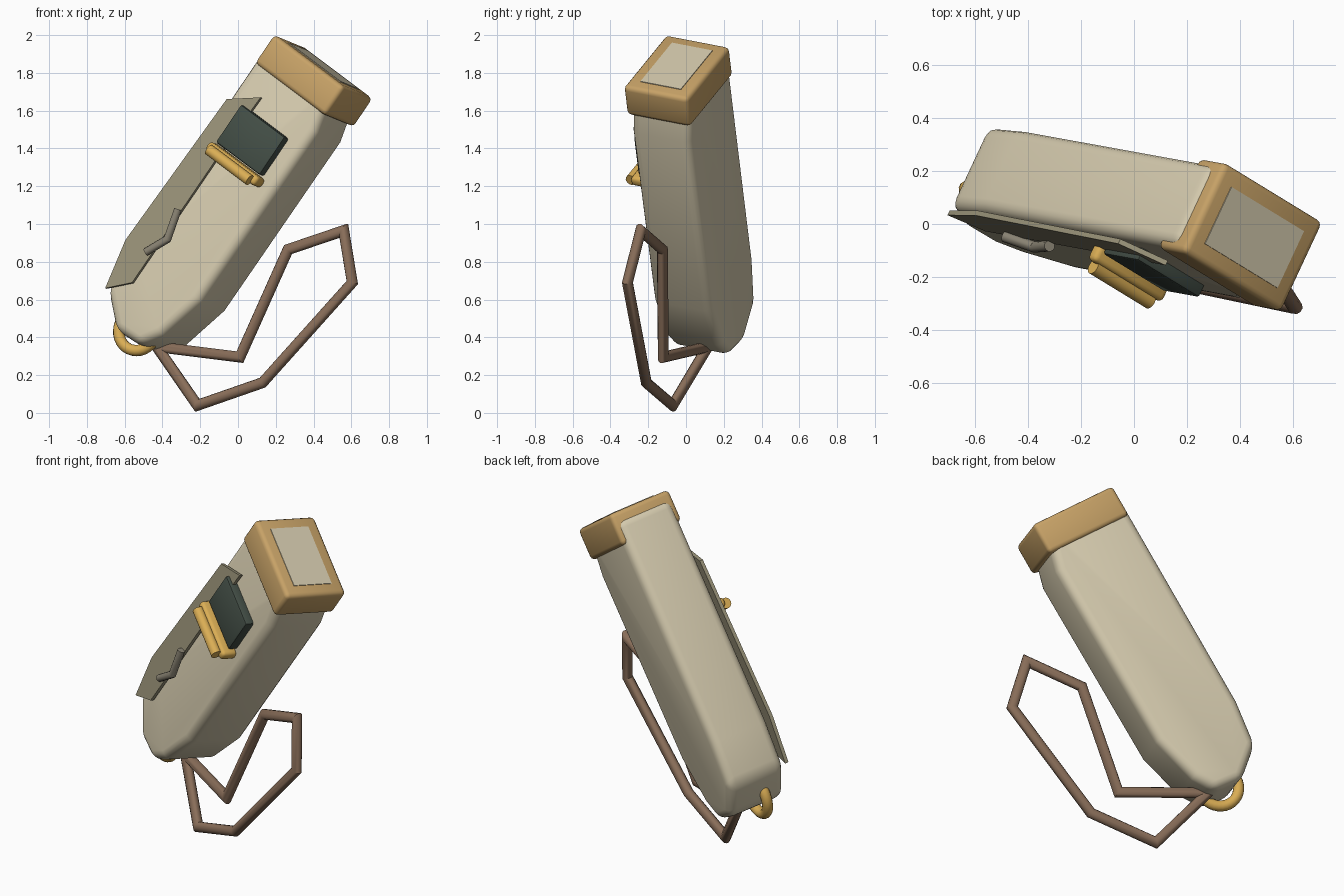
import bpy, bmesh, math
from mathutils import Vector, Matrix

if "Cube" in bpy.data.objects:
    bpy.data.objects.remove(bpy.data.objects["Cube"])

# Tilted frame of the case: local x = width, y = depth, z = length (0 at cap top)
L = Vector((0.557, -0.101, 0.825)).normalized()
W = Vector((0.72, -0.44, -0.54))
W = (W - L * W.dot(L)).normalized()
T = L.cross(W)
FRAME = Matrix.Translation((0.45, -0.05, 1.83)) @ Matrix((W, T, L)).transposed().to_4x4()


def material(name, rgb):
    m = bpy.data.materials.new(name)
    m.diffuse_color = (*rgb, 1)
    m.use_nodes = True
    m.node_tree.nodes["Principled BSDF"].inputs["Base Color"].default_value = m.diffuse_color
    return m


CREAM = material("cream", (0.66, 0.59, 0.42))
TAN = material("tan", (0.57, 0.36, 0.135))
GOLD = material("gold", (0.70, 0.42, 0.09))
BROWN = material("brown", (0.25, 0.155, 0.10))
OLIVE = material("olive_grey", (0.32, 0.29, 0.19))
DARK = material("dark_green_grey", (0.055, 0.075, 0.06))
GREY = material("warm_grey", (0.25, 0.225, 0.17))


def finish(name, bm, mat, bevel=0, segments=3, matrix=FRAME):
    bmesh.ops.recalc_face_normals(bm, faces=bm.faces)
    me = bpy.data.meshes.new(name)
    bm.to_mesh(me)
    bm.free()
    me.materials.append(mat)
    ob = bpy.data.objects.new(name, me)
    bpy.context.collection.objects.link(ob)
    ob.matrix_world = matrix
    bpy.ops.object.select_all(action='DESELECT')
    ob.select_set(True)
    bpy.context.view_layer.objects.active = ob
    if bevel:
        mod = ob.modifiers.new("bevel", 'BEVEL')
        mod.width, mod.segments = bevel, segments
        mod.limit_method, mod.angle_limit = 'ANGLE', math.radians(20)
        bpy.ops.object.modifier_apply(modifier=mod.name)
    bpy.ops.object.shade_smooth_by_angle(angle=math.radians(35))
    return ob


def slab(name, profile, y0, y1, mat, bevel=0, segments=3):
    """Extrude a width/length profile through the depth."""
    bm = bmesh.new()
    face = bm.faces.new([bm.verts.new((x, y0, z)) for x, z in profile])
    ext = bmesh.ops.extrude_face_region(bm, geom=[face])
    moved = [v for v in ext["geom"] if isinstance(v, bmesh.types.BMVert)]
    bmesh.ops.translate(bm, verts=moved, vec=(0, y1 - y0, 0))
    return finish(name, bm, mat, bevel, segments)


def box(name, x0, x1, y0, y1, z0, z1, mat, bevel=0, segments=3):
    return slab(name, [(x0, z0), (x1, z0), (x1, z1), (x0, z1)], y0, y1, mat, bevel, segments)


def tube(name, points, r, mat, sides=12, closed=False, matrix=FRAME):
    """Round tube with mitred corners along a polyline."""
    pts = [Vector(p) for p in points]
    n = len(pts)
    bm = bmesh.new()
    rings = []
    d0 = (pts[1] - pts[0]).normalized()
    u = d0.orthogonal().normalized()
    v = d0.cross(u)
    offsets = [(u * math.cos(a) + v * math.sin(a)) * r
               for a in (2 * math.pi * i / sides for i in range(sides))]
    cur = d0
    for i, p in enumerate(pts):
        din = (p - pts[i - 1]).normalized() if i or closed else d0
        dout = (pts[(i + 1) % n] - p).normalized() if i < n - 1 or closed else din
        if i and closed is False or i:
            cur = din
        else:
            cur = dout if not closed else d0
        normal = (din + dout).normalized()
        # slide the ring along the segment onto the mitre plane
        rings.append([bm.verts.new(p + o - cur * (o.dot(normal) / cur.dot(normal))) for o in offsets])
        q = din.rotation_difference(dout) if i else None
        if q:
            offsets = [q @ o for o in offsets]
    pairs = list(zip(rings, rings[1:]))
    if closed:
        # match the last ring to the nearest twist of the first
        first = min((rings[0][k:] + rings[0][:k] for k in range(sides)),
                    key=lambda s: sum((a.co - b.co).length for a, b in zip(s, rings[-1])))
        pairs.append((rings[-1], first))
    else:
        bm.faces.new(rings[0])
        bm.faces.new(rings[-1])
    for a, b in pairs:
        for i in range(sides):
            j = (i + 1) % sides
            bm.faces.new((a[i], a[j], b[j], b[i]))
    return finish(name, bm, mat, matrix=matrix)


# Case body with tapered lower end
slab("case_body", [(-0.274, -0.04), (-0.274, -1.36), (-0.24, -1.62), (-0.07, -1.765),
                   (0.10, -1.755), (0.18, -1.64), (0.255, -1.37), (0.265, -0.28),
                   (0.22, -0.12), (0.20, -0.04)], -0.175, 0.175, CREAM, 0.05, 4)

# Cap and the pale plate on its top
box("cap", -0.26, 0.26, -0.19, 0.19, -0.18, 0.005, TAN, 0.025)
box("cap_plate", -0.19, 0.19, -0.12, 0.12, 0.0, 0.009, CREAM)

# Thin side flap on the front
slab("side_flap", [(-0.265, -0.42), (-0.295, -1.345), (-0.235, -1.615), (-0.122, -1.505),
                   (-0.118, -0.70), (-0.105, -0.305)], -0.205, -0.185, OLIVE)

# Dark panel with a two-part bar beneath it
box("dark_panel", -0.17, 0.155, -0.225, -0.16, -0.637, -0.395, DARK, 0.012, 2)
box("bar_mount", -0.185, 0.18, -0.262, -0.165, -0.70, -0.645, GOLD, 0.02)
tube("roller_bar", [(-0.15, -0.275, -0.685), (0.15, -0.275, -0.685)], 0.03, GOLD, 16)

# Bent lever on the flap
tube("bent_lever", [(-0.148, -0.22, -1.33), (-0.085, -0.22, -1.205), (-0.132, -0.22, -1.045)],
     0.021, GREY)

# Ring at the lower end
ring_pts = [(0.112 * math.cos(a), 0, 0.112 * math.sin(a))
            for a in (2 * math.pi * i / 32 for i in range(32))]
ring_frame = FRAME.copy()
ring_frame.translation = (-0.53, 0.085, 0.44)
tube("ring", ring_pts, 0.03, GOLD, closed=True, matrix=ring_frame)

# Wrist strap loop, hanging from the ring
tube("strap", [(-0.43, 0.115, 0.35), (0.01, -0.12, 0.295), (0.265, -0.125, 0.865),
               (0.56, -0.24, 0.965), (0.605, -0.31, 0.69), (0.13, -0.21, 0.16),
               (-0.215, -0.07, 0.04)], 0.029, BROWN, closed=True, matrix=Matrix())
